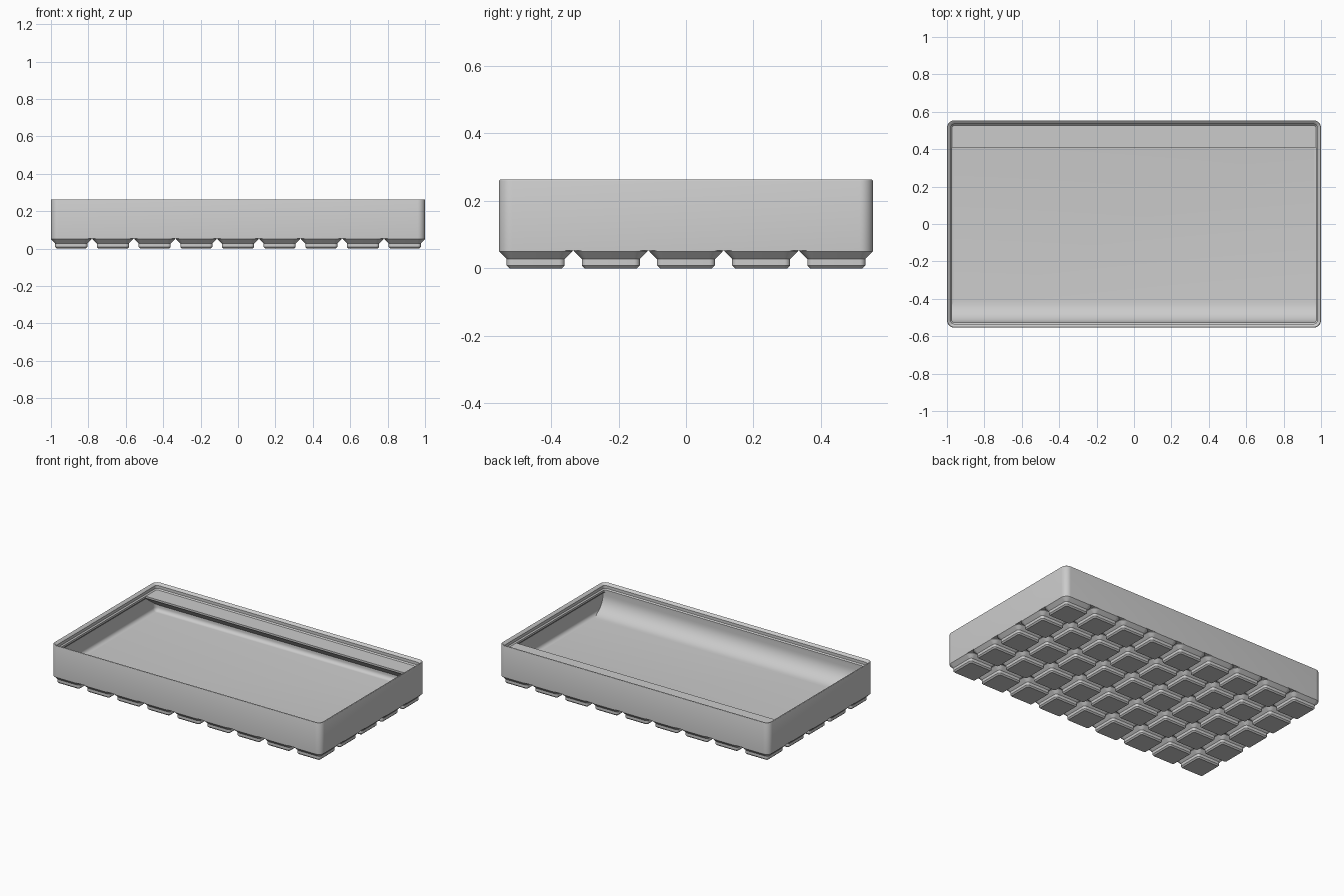
import bpy, bmesh, math

cube = bpy.data.objects.get("Cube")
if cube:
    bpy.data.objects.remove(cube, do_unlink=True)

COLS, ROWS, PITCH, GAP = 9, 5, 21.0, 0.5     # millimetres
MM = 2 / (COLS * PITCH - GAP)                # millimetres to units
RADIUS = 3.75
WIDTH, DEPTH = COLS * PITCH - GAP, ROWS * PITCH - GAP

grey = bpy.data.materials.new("matte_grey")
grey.use_nodes = True
grey.diffuse_color = (0.6, 0.6, 0.6, 1)
grey.node_tree.nodes["Principled BSDF"].inputs["Base Color"].default_value = grey.diffuse_color


def ring(bm, width, depth, inset, z, cx=0, cy=0, steps=8):
    """Rounded rectangle of vertices, shrunk by inset."""
    r = max(RADIUS - inset, 0.15)
    verts = []
    for k, (sx, sy) in enumerate([(1, 1), (-1, 1), (-1, -1), (1, -1)]):
        x = cx + sx * (width / 2 - inset - r)
        y = cy + sy * (depth / 2 - inset - r)
        for i in range(steps + 1):
            a = math.pi / 2 * (k + i / steps)
            verts.append(bm.verts.new(((x + r * math.cos(a)) * MM, (y + r * math.sin(a)) * MM, z * MM)))
    return verts


def loft(bm, width, depth, profile, cx=0, cy=0):
    """Capped skin through rings given as (inset, height)."""
    rings = [ring(bm, width, depth, d, z, cx, cy) for d, z in profile]
    for low, high in zip(rings, rings[1:]):
        for i in range(len(low)):
            j = (i + 1) % len(low)
            bm.faces.new((low[i], low[j], high[j], high[i]))
    bm.faces.new(rings[0][::-1])
    bm.faces.new(rings[-1])


def finish(name, bm):
    bmesh.ops.recalc_face_normals(bm, faces=bm.faces)
    mesh = bpy.data.meshes.new(name)
    bm.to_mesh(mesh)
    bm.free()
    mesh.materials.append(grey)
    obj = bpy.data.objects.new(name, mesh)
    bpy.context.collection.objects.link(obj)
    bpy.ops.object.select_all(action="DESELECT")
    obj.select_set(True)
    bpy.context.view_layer.objects.active = obj
    bpy.ops.object.shade_smooth_by_angle(angle=math.radians(30))


def bar(name, profile, half_length):
    """Prism along x from a (y, z) profile in units."""
    bm = bmesh.new()
    ends = [[bm.verts.new((s * half_length, y, z)) for y, z in profile] for s in (-1, 1)]
    n = len(profile)
    for i in range(n):
        j = (i + 1) % n
        bm.faces.new((ends[0][i], ends[0][j], ends[1][j], ends[1][i]))
    bm.faces.new(ends[0])
    bm.faces.new(ends[1])
    finish(name, bm)


# Tray shell: outer wall, rounded rim, stepped stacking lip, inner wall, floor
FLOOR, WALL, LIP, SHOULDER = 7.0, 0.95, 2.6, 21.0
FILLET = 2.4
shell = [(0, 5), (0, 24.4), (0.1, 24.65), (0.3, 24.8), (0.5, 24.8), (0.7, 24.7),
         (1.9, 23.5), (1.9, 21.7), (LIP, SHOULDER), (LIP, 19.8), (WALL, 18.1)]
for i in range(7):
    a = math.pi / 2 * i / 6
    shell.append((WALL + FILLET * (1 - math.cos(a)), FLOOR + FILLET * (1 - math.sin(a))))
bm = bmesh.new()
loft(bm, WIDTH, DEPTH, shell)
finish("tray_shell", bm)

# Grid of chamfered feet
foot = [(2.95, 0), (2.15, 0.8), (2.15, 2.6), (0, 4.75), (0, 5.05)]
bm = bmesh.new()
for col in range(COLS):
    for row in range(ROWS):
        loft(bm, PITCH - GAP, PITCH - GAP, foot,
             (col - (COLS - 1) / 2) * PITCH, (row - (ROWS - 1) / 2) * PITCH)
finish("base_feet", bm)

# Curved scoop along the front wall
front = -DEPTH / 2 * MM
face_y, floor_z, r = front + LIP * MM, FLOOR * MM, 10.5 * MM
scoop = [(front + 0.014, floor_z - 0.01), (front + 0.014, 20.5 * MM), (face_y, 20.5 * MM)]
for i in range(13):
    a = math.pi / 2 * i / 12
    scoop.append((face_y + r * (1 - math.cos(a)), floor_z + r * (1 - math.sin(a))))
scoop.append((face_y + r, floor_z - 0.01))
bar("front_scoop", scoop, 0.985)

# Sloped shelf along the back wall
back, shelf_y, top = -front - 0.009, 0.41, SHOULDER * MM
slope = math.tan(math.radians(36)) * (back - shelf_y)
thick = 1.2 * MM
bar("back_shelf", [(shelf_y, top), (back, top), (back, top - thick - slope), (shelf_y, top - thick)], 0.985)
